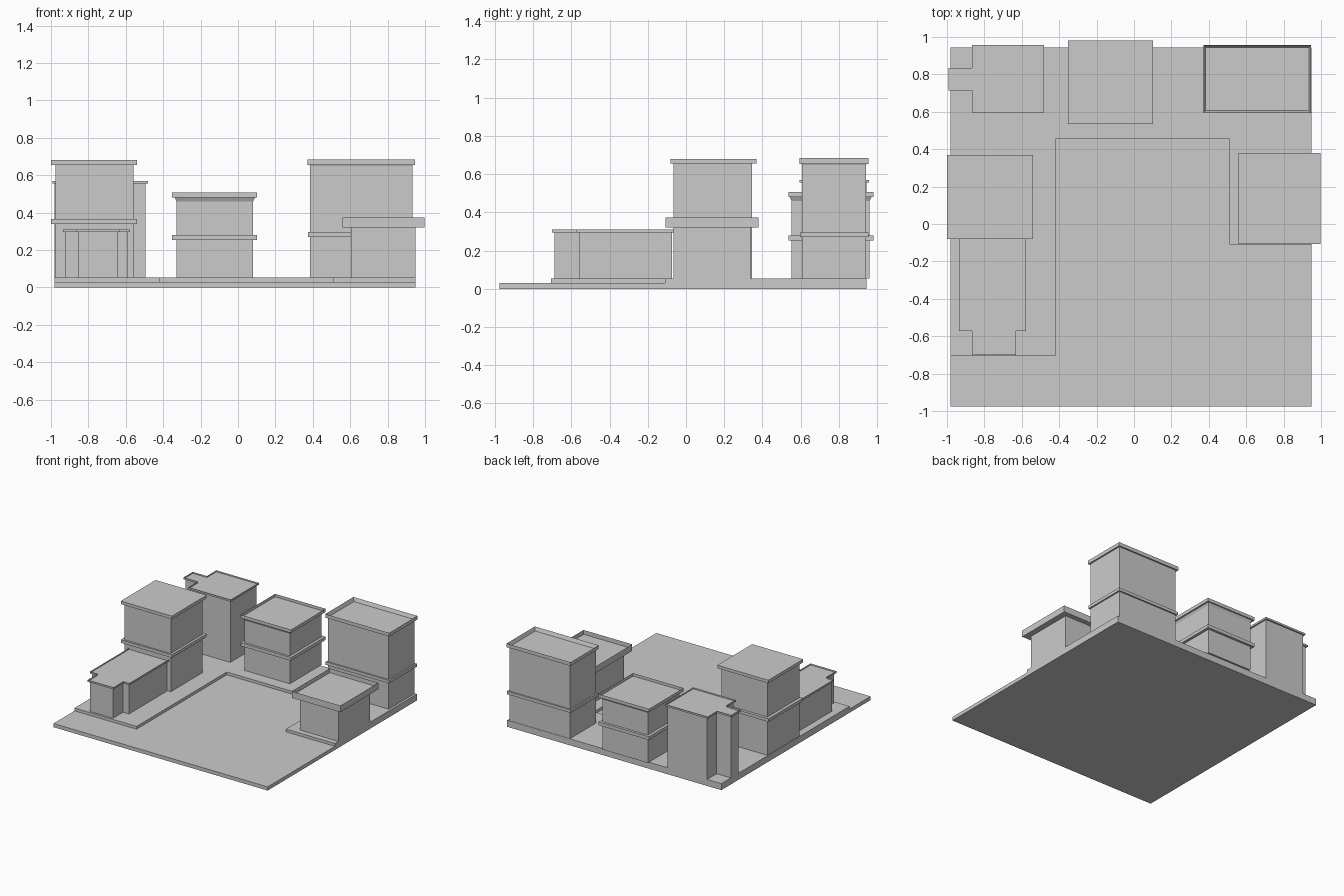
import bpy
import bmesh
from mathutils import Vector

cube = bpy.data.objects.get("Cube")
if cube:
    bpy.data.objects.remove(cube, do_unlink=True)

# One plain grey for everything
grey = bpy.data.materials.new("plain_grey")
grey.use_nodes = True
grey.diffuse_color = (0.6, 0.6, 0.6, 1)
grey.node_tree.nodes["Principled BSDF"].inputs["Base Color"].default_value = (0.6, 0.6, 0.6, 1)


def rect(x0, x1, y0, y1):
    """Counter-clockwise rectangle outline."""
    return [(x0, y0), (x1, y0), (x1, y1), (x0, y1)]


def grow(outline, d):
    """Offset a right-angled counter-clockwise outline outward by d."""
    pts = [Vector(p) for p in outline]
    result = []
    for i, p in enumerate(pts):
        a = (p - pts[i - 1]).normalized()
        b = (pts[(i + 1) % len(pts)] - p).normalized()
        result.append(p + d * Vector((a.y + b.y, -a.x - b.x)))
    return result


def prism(name, outline, z0, z1, flare=0, rim=0, recess=0):
    """Extruded outline; optional flared top and sunken roof inside a rim."""
    bm = bmesh.new()
    low = [bm.verts.new((x, y, z0)) for x, y in outline]
    high = [bm.verts.new((x, y, z1)) for x, y in grow(outline, flare)]
    bm.faces.new(low[::-1])
    top = bm.faces.new(high)
    for i in range(len(low)):
        j = (i + 1) % len(low)
        bm.faces.new((low[i], low[j], high[j], high[i]))
    if recess:
        bmesh.ops.inset_region(bm, faces=[top], thickness=rim, use_even_offset=True)
        out = bmesh.ops.extrude_face_region(bm, geom=[top])
        verts = [v for v in out["geom"] if isinstance(v, bmesh.types.BMVert)]
        bmesh.ops.translate(bm, verts=verts, vec=(0, 0, -recess))
        if top.is_valid:
            bmesh.ops.delete(bm, geom=[top], context="FACES_ONLY")
    bmesh.ops.recalc_face_normals(bm, faces=bm.faces[:])
    mesh = bpy.data.meshes.new(name)
    bm.to_mesh(mesh)
    bm.free()
    mesh.materials.append(grey)
    obj = bpy.data.objects.new(name, mesh)
    bpy.context.collection.objects.link(obj)
    return obj


PAVE = 0.053

# Ground slab and raised pavement wrapping the open square
prism("ground_slab", rect(-0.98, 0.95, -0.975, 0.945), 0, 0.03)
prism("pavement", [(-0.98, -0.705), (-0.42, -0.705), (-0.42, 0.455), (0.51, 0.455),
                   (0.51, -0.11), (0.95, -0.11), (0.95, 0.945), (-0.98, 0.945)], 0.03, PAVE)

# Left tower: flat roof slab and a middle ledge
body = rect(-0.975, -0.56, -0.065, 0.345)
ledge = rect(-1.0, -0.54, -0.08, 0.368)
prism("left_tower_body", body, PAVE, 0.655)
prism("left_tower_ledge", ledge, 0.34, 0.365)
prism("left_tower_roof", ledge, 0.655, 0.68)

# Back centre block: two ledges, the upper one a parapet
body = rect(-0.328, 0.08, 0.553, 0.96)
ledge = rect(-0.352, 0.102, 0.535, 0.98)
prism("centre_block_body", body, PAVE, 0.46)
prism("centre_block_cornice", body, 0.46, 0.48, flare=0.01)
prism("centre_block_ledge", ledge, 0.253, 0.28)
prism("centre_block_parapet", ledge, 0.48, 0.507, rim=0.017, recess=0.024)

# Back right tower: flared parapet and a middle ledge
body = rect(0.385, 0.932, 0.608, 0.942)
prism("right_tower_body", body, PAVE, 0.648)
prism("right_tower_ledge", grow(body, 0.012), 0.27, 0.295)
prism("right_tower_parapet", body, 0.648, 0.684, flare=0.014, rim=0.019, recess=0.03)

# Low pavilion on the right: wide roof with a sunken centre
prism("pavilion_body", rect(0.603, 0.95, -0.065, 0.34), PAVE, 0.32)
prism("pavilion_roof", rect(0.56, 0.998, -0.108, 0.38), 0.32, 0.373, rim=0.055, recess=0.035)

# Two notched buildings with thin rimmed roofs
notched = {
    "back_left_block": ([(-0.865, 0.595), (-0.482, 0.595), (-0.482, 0.957), (-0.865, 0.957),
                         (-0.865, 0.835), (-0.992, 0.835), (-0.992, 0.715), (-0.865, 0.715)], 0.57),
    "front_left_block": ([(-0.935, -0.572), (-0.865, -0.572), (-0.865, -0.7), (-0.632, -0.7),
                          (-0.632, -0.572), (-0.578, -0.572), (-0.578, -0.06), (-0.935, -0.06)], 0.31),
}
for name, (outline, height) in notched.items():
    prism(name + "_body", grow(outline, -0.012), PAVE, height - 0.015)
    prism(name + "_roof", outline, height - 0.015, height, rim=0.008, recess=0.012)
